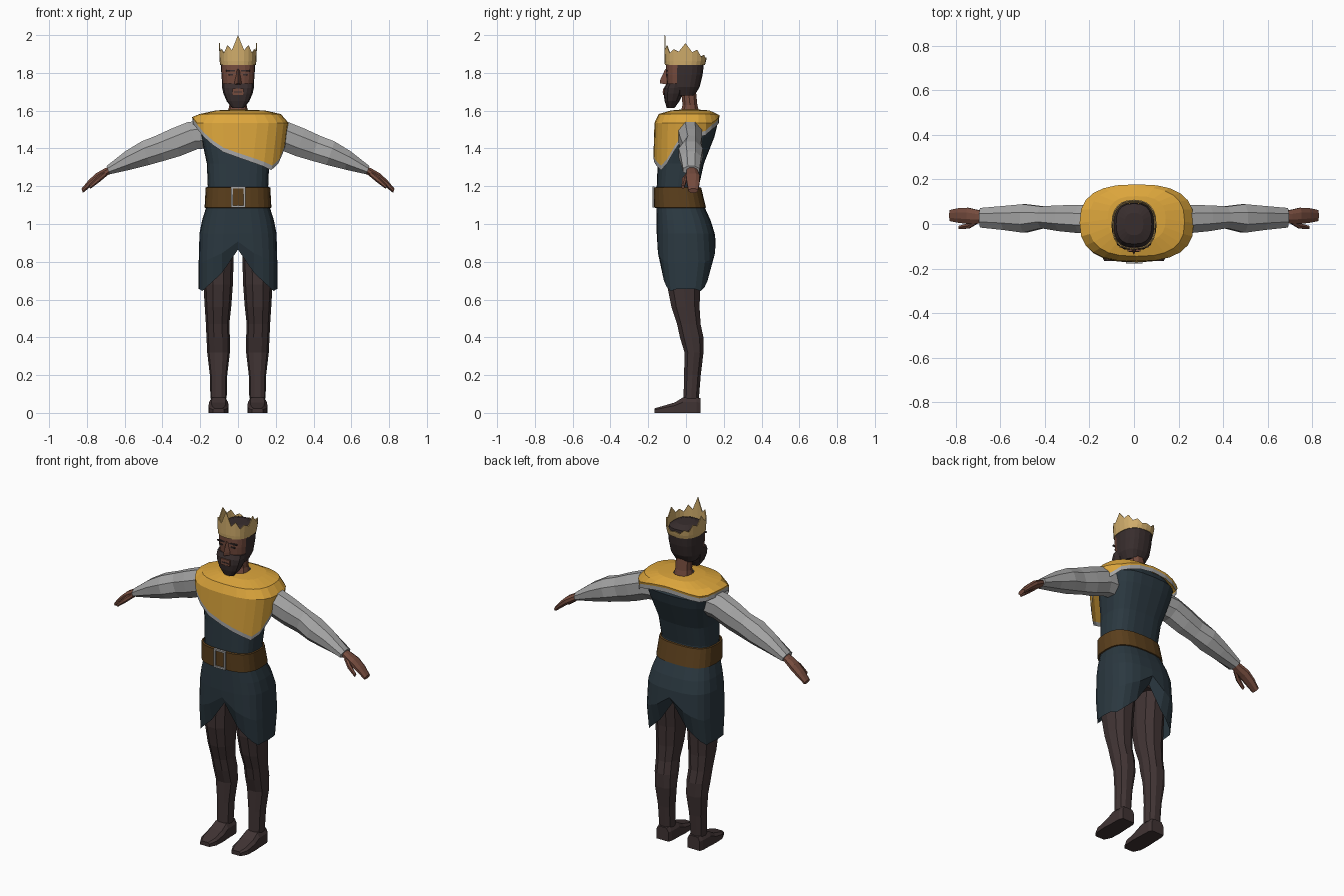
import bpy, bmesh, math
from mathutils import Vector


def material(name, rgb):
    m = bpy.data.materials.new(name)
    m.diffuse_color = (*rgb, 1)
    return m


YELLOW = material("mustard cloth", (0.72, 0.38, 0.045))
NAVY = material("dark blue cloth", (0.024, 0.04, 0.052))
GREY = material("light grey cloth", (0.38, 0.38, 0.38))
BROWN = material("dark brown hose", (0.052, 0.034, 0.034))
LEATHER = material("belt leather", (0.105, 0.05, 0.012))
SKIN = material("brown skin", (0.18, 0.072, 0.048))
HAIR = material("black brown hair", (0.040, 0.027, 0.027))
GOLD = material("pale gold", (0.64, 0.42, 0.15))


def oval(cx, y0, y1, z, rx, n=24, p=2.6):
    """Horizontal rounded ring spanning y0..y1, starting at +x."""
    cy, ry = (y0 + y1) / 2, (y1 - y0) / 2
    pts = []
    for k in range(n):
        c, s = math.cos(2 * math.pi * k / n), math.sin(2 * math.pi * k / n)
        c, s = round(c, 6), round(s, 6)
        pts.append(Vector((cx + rx * math.copysign(abs(c) ** (2 / p), c),
                           cy + ry * math.copysign(abs(s) ** (2 / p), s), z)))
    return pts


def loft(name, rings, mats, caps=(True, True), side=1, rule=None):
    """Skin a list of rings; rule(face centre, row) picks the material."""
    bm = bmesh.new()
    rows = [[bm.verts.new((p[0] * side, p[1], p[2])) for p in r] for r in rings]
    n = len(rows[0])
    for i in range(len(rows) - 1):
        for k in range(n):
            a, b = rows[i], rows[i + 1]
            f = bm.faces.new((a[k], a[(k + 1) % n], b[(k + 1) % n], b[k]))
            if rule:
                f.material_index = rule(f.calc_center_median(), i)
    for use, row in zip(caps, (rows[0], rows[-1])):
        if use:
            bm.faces.new(row)
    bmesh.ops.recalc_face_normals(bm, faces=bm.faces)
    me = bpy.data.meshes.new(name)
    bm.to_mesh(me)
    bm.free()
    ob = bpy.data.objects.new(name, me)
    bpy.context.collection.objects.link(ob)
    for m in mats:
        me.materials.append(m)
    return ob


def box(name, x0, x1, y0, y1, z0, z1, mat):
    def r(z):
        return [(x0, y0, z), (x1, y0, z), (x1, y1, z), (x0, y1, z)]
    return loft(name, [r(z0), r(z1)], [mat])


def limb(name, stations, mat, side, n=8):
    """Tube along a sloping arm: stations of x, y, z, half width, half height."""
    rings = []
    for x, y, z, w, h in stations:
        ring = []
        for k in range(n):
            a = 2 * math.pi * (k + 0.5) / n
            ring.append((x + 0.35 * h * math.sin(a) * 1.08,
                         y + w * math.cos(a) * 1.08, z + h * math.sin(a) * 1.08))
        rings.append(ring)
    return loft(name, rings, [mat], side=side)


# Tunic with a slit hem at front and back
def hem_height(x):
    x = abs(x)
    if x > 0.2:
        return 0.655
    return 0.865 - 1.5 * x if x < 0.08 else 0.745 - 0.92 * (x - 0.08)


hem = oval(0, -0.128, 0.125, 0, 0.208, p=3)
thigh = oval(0, -0.152, 0.157, 0, 0.208, p=3)
for lo, mid in zip(hem, thigh):
    lo.z = hem_height(lo.x)
    mid.z = lo.z + 0.5 * (0.95 - lo.z)
body = [(-0.155, 0.152, 0.95, 0.204), (-0.155, 0.13, 1.02, 0.19),
        (-0.155, 0.098, 1.09, 0.168), (-0.155, 0.068, 1.20, 0.160),
        (-0.15, 0.095, 1.32, 0.165), (-0.145, 0.15, 1.46, 0.195),
        (-0.13, 0.165, 1.52, 0.205), (-0.10, 0.14, 1.565, 0.17)]
loft("tunic", [hem, thigh] + [oval(0, a, b, z, r, p=2.8) for a, b, z, r in body],
     [NAVY], caps=(False, True))

# Belt and buckle
loft("belt", [oval(0, -0.160, 0.10, 1.085, 0.170, p=2.8),
              oval(0, -0.170, 0.106, 1.087, 0.177, p=2.8),
              oval(0, -0.172, 0.080, 1.193, 0.171, p=2.8),
              oval(0, -0.160, 0.070, 1.195, 0.164, p=2.8)], [LEATHER], caps=(False, False))
for i, (x0, x1, z0, z1) in enumerate([(-0.037, -0.027, 1.088, 1.198), (0.029, 0.039, 1.088, 1.198),
                                      (-0.027, 0.029, 1.088, 1.098), (-0.027, 0.029, 1.188, 1.198)]):
    box(f"buckle_bar_{i}", x0, x1, -0.178, -0.166, z0, z1, GREY)

# Asymmetric shoulder mantle with a grey border
edge = [1.48, 1.46, 1.47, 1.50, 1.515, 1.53, 1.54, 1.535, 1.525, 1.515, 1.52, 1.53,
        1.53, 1.525, 1.50, 1.46, 1.42, 1.38, 1.348, 1.325, 1.305, 1.285, 1.32, 1.39]
rim, trim = [oval(0.012, -0.172, 0.176, 0, 0.252) for _ in range(2)]
outer = oval(0.012, -0.167, 0.178, 0, 0.256)
for k, z in enumerate(edge):
    rim[k].z = z
    trim[k].z = z + 0.024
    outer[k].z = max(1.535, z + 0.036)
    drop = max(0, 1.48 - z)             # low corner tucks in
    if rim[k].x > 0.1:
        rim[k].x -= 0.15 * drop
        trim[k].x -= 0.12 * drop
loft("mantle", [rim, trim, outer, oval(0.012, -0.145, 0.165, 1.582, 0.215),
                oval(0.012, -0.08, 0.125, 1.601, 0.13), oval(0, -0.035, 0.075, 1.605, 0.05)],
     [YELLOW, GREY], caps=(False, False), rule=lambda c, i: 1 if i == 0 else 0)

# Hips, legs and shoes
loft("hips", [oval(0, -0.08, 0.10, 0.868, 0.12, 12), oval(0, -0.12, 0.12, 0.96, 0.17, 12)], [BROWN])
leg = [(0.103, -0.015, 0.070, 0.075, 0.043), (0.103, -0.012, 0.080, 0.20, 0.046),
       (0.103, -0.01, 0.095, 0.32, 0.060), (0.105, -0.035, 0.095, 0.40, 0.062),
       (0.108, -0.050, 0.080, 0.47, 0.062), (0.106, -0.080, 0.075, 0.56, 0.070),
       (0.105, -0.105, 0.080, 0.68, 0.078), (0.100, -0.11, 0.11, 0.93, 0.080)]
for side, label in ((1, "left"), (-1, "right")):
    loft(f"{label}_leg", [oval(cx, a, b, z, r, 10, 2.3) for cx, a, b, z, r in leg], [BROWN], side=side)
    # shoe sections from heel to toe: y, half width, height
    shoe = [(0.076, 0.040, 0.078), (0.055, 0.048, 0.082), (-0.015, 0.050, 0.082),
            (-0.060, 0.053, 0.055), (-0.125, 0.050, 0.036), (-0.166, 0.030, 0.024)]
    loft(f"{label}_shoe", [[(0.103 - w, y, 0), (0.103 + w, y, 0), (0.103 + w, y, h * 0.7),
                            (0.103 + w * 0.7, y, h), (0.103 - w * 0.7, y, h), (0.103 - w, y, h * 0.7)]
                           for y, w, h in shoe], [BROWN], side=side)

    # Sleeve, hand and thumb
    limb(f"{label}_sleeve", [(0.16, 0.022, 1.475, 0.060, 0.072), (0.24, 0.022, 1.468, 0.063, 0.072),
                             (0.33, 0.026, 1.432, 0.058, 0.072), (0.41, 0.030, 1.402, 0.049, 0.066),
                             (0.49, 0.025, 1.375, 0.064, 0.062), (0.58, 0.027, 1.337, 0.054, 0.048),
                             (0.688, 0.028, 1.285, 0.044, 0.022)], GREY, side)
    limb(f"{label}_hand", [(0.67, 0.03, 1.291, 0.026, 0.017), (0.705, 0.033, 1.272, 0.031, 0.019),
                           (0.745, 0.037, 1.248, 0.036, 0.020), (0.785, 0.038, 1.215, 0.033, 0.017),
                           (0.825, 0.038, 1.176, 0.025, 0.011)], SKIN, side)
    limb(f"{label}_thumb", [(0.70, 0.015, 1.268, 0.012, 0.013), (0.74, -0.008, 1.235, 0.013, 0.013),
                            (0.785, -0.016, 1.196, 0.008, 0.009)], SKIN, side, 6)

# Neck
loft("neck", [oval(0, -0.035, 0.075, 1.58, 0.056, 10, 2.2), oval(0, -0.02, 0.062, 1.63, 0.046, 10, 2.2),
              oval(0, -0.03, 0.052, 1.73, 0.046, 10, 2.2)], [SKIN])

# Head: face at the front, hair elsewhere
skull = [(-0.06, 0.045, 1.68, 0.060), (-0.098, 0.072, 1.725, 0.082), (-0.105, 0.088, 1.79, 0.088),
         (-0.105, 0.095, 1.85, 0.091), (-0.09, 0.092, 1.885, 0.080), (-0.05, 0.05, 1.90, 0.042)]
loft("head", [oval(0, a, b, z, r, 20, 2.6) for a, b, z, r in skull], [HAIR, SKIN],
     rule=lambda c, i: 1 if c.y < -0.055 and i < 3 else 0)
loft("beard", [oval(0, -0.102, -0.06, 1.615, 0.032, 12), oval(0, -0.113, -0.035, 1.65, 0.060, 12),
               oval(0, -0.119, -0.015, 1.69, 0.077, 12), oval(0, -0.116, -0.01, 1.72, 0.084, 12),
               oval(0, -0.103, -0.01, 1.745, 0.084, 12)], [HAIR])
box("mouth", -0.030, 0.030, -0.1225, -0.114, 1.683, 1.718, SKIN)
box("lip_line", -0.022, 0.022, -0.1245, -0.117, 1.695, 1.701, HAIR)
loft("nose", [[(-0.019, -0.10, 1.738), (0, -0.137, 1.745), (0.019, -0.10, 1.738)],
              [(-0.017, -0.10, 1.758), (0, -0.138, 1.76), (0.017, -0.10, 1.758)],
              [(-0.010, -0.10, 1.815), (0, -0.11, 1.82), (0.010, -0.10, 1.815)]], [SKIN])
for side, label in ((1, "left"), (-1, "right")):
    xs = sorted((0.016 * side, 0.064 * side))
    box(f"{label}_eyebrow", *xs, -0.1065, -0.097, 1.808, 1.815, HAIR)
    xs = sorted((0.026 * side, 0.050 * side))
    box(f"{label}_eye", *xs, -0.1055, -0.097, 1.787, 1.794, HAIR)

# Crown: point heights run from the front round to the back
points = [2.0, 1.92, 1.945, 1.905, 1.925, 1.912, 1.957, 1.91, 1.922, 1.885, 1.895, 1.872, 1.88]
base = oval(0, -0.112, 0.100, 1.842, 0.095, p=2.4)
middle = oval(0, -0.114, 0.106, 1.862, 0.097, p=2.4)
top = oval(0, -0.115, 0.109, 0, 0.101, p=2.4)
for k, p in enumerate(top):
    d = abs((k - 18 + 12) % 24 - 12)
    p.z = points[d]
crown = loft("crown", [base, middle, top], [GOLD], caps=(False, False))
shell = crown.modifiers.new("thickness", 'SOLIDIFY')
shell.thickness = 0.005
shell.offset = -1
